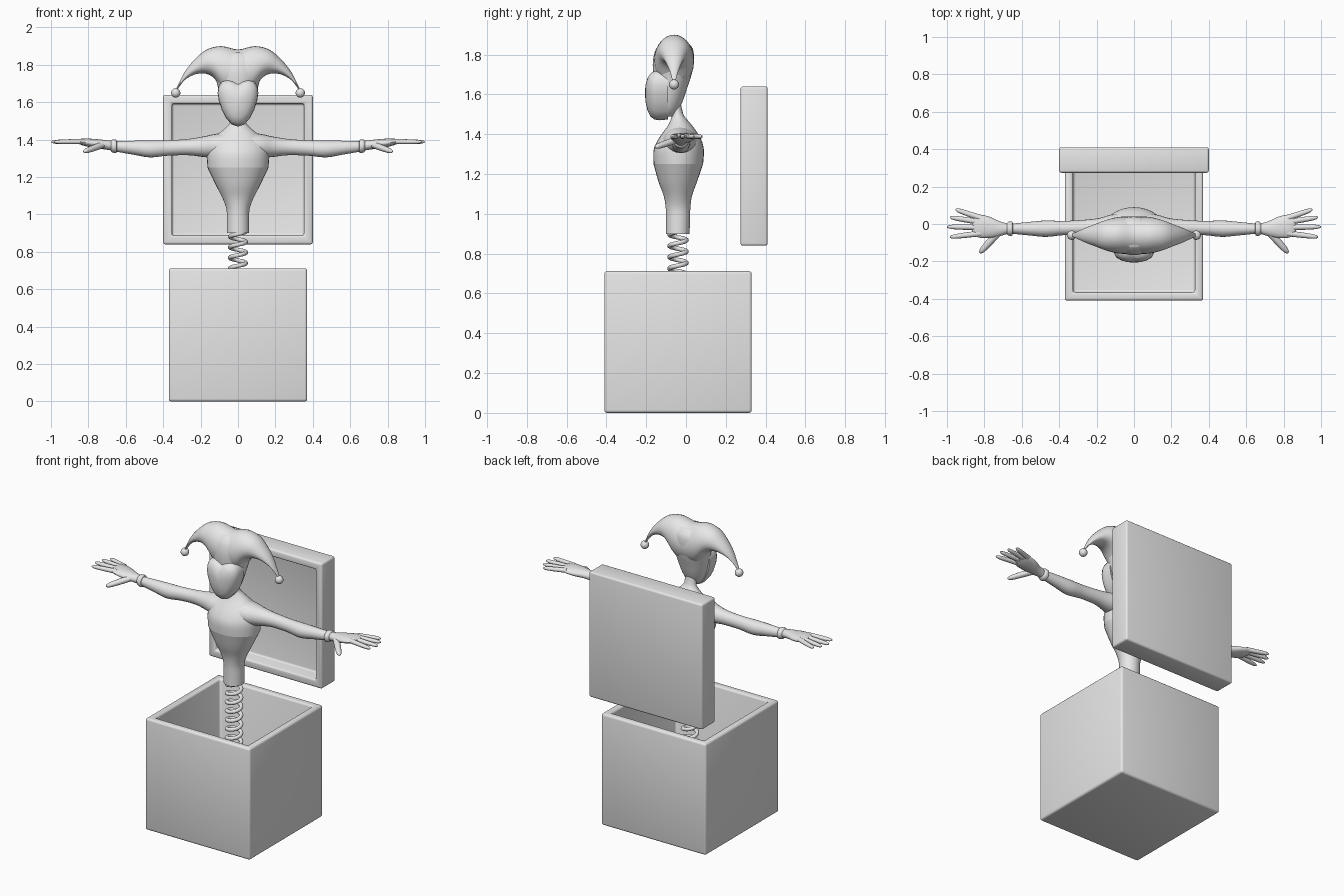
import bpy, bmesh, math
from mathutils import Vector

cube = bpy.data.objects.get("Cube")
if cube:
    bpy.data.objects.remove(cube, do_unlink=True)

grey = bpy.data.materials.new("plain_grey")
grey.use_nodes = True
grey.diffuse_color = (0.8, 0.8, 0.8, 1)
for node in grey.node_tree.nodes:
    if node.type == 'BSDF_PRINCIPLED':
        node.inputs["Base Color"].default_value = (0.8, 0.8, 0.8, 1)

Y0 = -0.04  # depth of the box and body axis


def finish(name, bm, mirror=False, angle=40):
    bmesh.ops.recalc_face_normals(bm, faces=bm.faces[:])
    mesh = bpy.data.meshes.new(name)
    bm.to_mesh(mesh)
    bm.free()
    mesh.materials.append(grey)
    obj = bpy.data.objects.new(name, mesh)
    bpy.context.collection.objects.link(obj)
    bpy.ops.object.select_all(action='DESELECT')
    obj.select_set(True)
    bpy.context.view_layer.objects.active = obj
    bpy.ops.object.shade_smooth_by_angle(angle=math.radians(angle))
    if mirror:
        obj.modifiers.new("mirror", 'MIRROR').use_axis[0] = True
    return obj


def refine(rings, steps):
    """Smooth interpolation between rings of (centre, axis, axis)."""
    out = []
    for i in range(len(rings) - 1):
        p0, p1 = rings[max(i - 1, 0)], rings[i]
        p2, p3 = rings[i + 1], rings[min(i + 2, len(rings) - 1)]
        for s in range(steps):
            t = s / steps
            out.append([b + (c - a) * t / 2 + (a - b * 2.5 + c * 2 - d / 2) * t * t
                        + (b * 3 - a - c * 3 + d) * t ** 3 / 2
                        for a, b, c, d in zip(p0, p1, p2, p3)])
    return out + [rings[-1]]


def loft(name, rings, sides=24, steps=3, mirror=False, angle=50):
    bm = bmesh.new()
    loops = []
    for c, a, b in refine([[Vector(v) for v in r] for r in rings], steps):
        turn = [2 * math.pi * k / sides for k in range(sides)]
        loops.append([bm.verts.new(c + a * math.cos(t) + b * math.sin(t)) for t in turn])
    for lo, hi in zip(loops, loops[1:]):
        for k in range(sides):
            n = (k + 1) % sides
            bm.faces.new((lo[k], lo[n], hi[n], hi[k]))
    bm.faces.new(loops[0])
    bm.faces.new(loops[-1])
    return finish(name, bm, mirror, angle)


def upright(name, rows):
    """Rows of height, back y, front y, half width."""
    return loft(name, [((0, (yb + yf) / 2, z), (w, 0, 0), (0, (yb - yf) / 2, 0))
                       for z, yf, yb, w in rows], 32)


def sideways(name, rows, steps=3):
    """Rows of x, y, z, half depth, half height."""
    return loft(name, [((x, y, z), (0, ry, 0), (0, 0, rz)) for x, y, z, ry, rz in rows],
                20, steps, True)


def digit(name, start, end, radius):
    a, b = Vector(start), Vector(end)
    d = (b - a).normalized()
    side = Vector((-d.y, d.x, 0)).normalized()
    up = d.cross(side)
    shape = [(0, 1), (0.35, 0.95), (0.6, 0.9), (0.85, 0.75), (0.96, 0.45), (1, 0.1)]
    loft(name, [(a.lerp(b, t), side * radius * k, up * radius * k * 0.9) for t, k in shape],
         12, 2, True, 70)


def tray(name, centre, size, open_axis, sign, rim, depth, bevel):
    """Bevelled block hollowed from one side."""
    bm = bmesh.new()
    bmesh.ops.create_cube(bm, size=1)
    for v in bm.verts:
        v.co = Vector([v.co[i] * size[i] + centre[i] for i in range(3)])
    bm.normal_update()
    face = next(f for f in bm.faces if f.normal[open_axis] * sign > 0.9)
    inward = face.normal * -depth
    bmesh.ops.inset_region(bm, faces=[face], thickness=rim, use_even_offset=True)
    hole = bmesh.ops.extrude_discrete_faces(bm, faces=[face])["faces"][0]
    bmesh.ops.translate(bm, verts=hole.verts[:], vec=inward)
    bmesh.ops.recalc_face_normals(bm, faces=bm.faces[:])
    edges = [e for e in bm.edges if e.calc_face_angle(0) > 0.3]
    bmesh.ops.bevel(bm, geom=edges, offset=bevel, segments=3, profile=0.5, affect='EDGES')
    return finish(name, bm, angle=35)


# Box and its lid
tray("box", (0, Y0, 0.356), (0.74, 0.74, 0.712), 2, 1, 0.045, 0.66, 0.014)
tray("lid", (0, 0.342, 1.24), (0.8, 0.136, 0.8), 1, -1, 0.048, 0.09, 0.012)

# Spring
coils = []
turns, per_turn = 15, 20
for i in range(turns * per_turn + 1):
    t = 2 * math.pi * i / per_turn
    out = Vector((math.cos(t), math.sin(t), 0))
    centre = out * 0.042 + Vector((0, Y0, 0.06 + 0.85 * i / (turns * per_turn)))
    coils.append((centre, out * 0.012, (0, 0, 0.012)))
loft("spring", coils, 10, 1)

# Torso and neck
upright("lower_body", [(0.9, -0.1, 0.018, 0.06), (0.97, -0.1, 0.02, 0.06),
                       (1.03, -0.102, 0.022, 0.062), (1.09, -0.112, 0.03, 0.084),
                       (1.16, -0.138, 0.055, 0.12), (1.25, -0.163, 0.086, 0.163)])
upright("chest", [(1.25, -0.163, 0.086, 0.163), (1.32, -0.163, 0.09, 0.167),
                  (1.37, -0.142, 0.078, 0.158), (1.41, -0.115, 0.055, 0.13),
                  (1.445, -0.09, 0.03, 0.088), (1.475, -0.076, 0.005, 0.055),
                  (1.505, -0.072, -0.015, 0.037), (1.58, -0.09, -0.03, 0.035)])

# Arms with glove cuffs
sideways("arm", [(0.06, -0.03, 1.365, 0.09, 0.075), (0.13, -0.03, 1.365, 0.078, 0.064),
                 (0.19, -0.025, 1.362, 0.056, 0.054), (0.27, -0.02, 1.36, 0.042, 0.043),
                 (0.38, -0.022, 1.355, 0.038, 0.041), (0.47, -0.025, 1.35, 0.044, 0.045),
                 (0.56, -0.025, 1.357, 0.036, 0.037), (0.66, -0.025, 1.364, 0.026, 0.027)])
sideways("glove_cuff", [(0.648, -0.025, 1.364, 0.028, 0.028), (0.652, -0.025, 1.364, 0.037, 0.036),
                        (0.67, -0.025, 1.366, 0.037, 0.035), (0.68, -0.025, 1.367, 0.027, 0.027)])

# Hands
sideways("palm", [(0.67, -0.025, 1.367, 0.026, 0.026), (0.72, -0.025, 1.374, 0.04, 0.025),
                  (0.77, -0.018, 1.38, 0.056, 0.024), (0.82, -0.012, 1.386, 0.062, 0.02),
                  (0.85, -0.008, 1.39, 0.056, 0.013), (0.865, -0.006, 1.39, 0.035, 0.006)])
fingers = [("little_finger", 0.032, 0.955, 0.078), ("ring_finger", 0.01, 0.985, 0.036),
           ("middle_finger", -0.018, 1.0, -0.015), ("index_finger", -0.05, 0.985, -0.07)]
for name, y, tip_x, tip_y in fingers:
    digit(name, (0.82, y, 1.39), (tip_x, tip_y, 1.388), 0.0155)
digit("thumb", (0.725, -0.045, 1.372), (0.825, -0.155, 1.335), 0.02)

# Hood around the head
upright("hood", [(1.49, -0.13, -0.06, 0.03), (1.52, -0.15, -0.038, 0.058),
                 (1.57, -0.155, -0.015, 0.08), (1.63, -0.158, 0.005, 0.096),
                 (1.7, -0.165, 0.028, 0.112), (1.77, -0.166, 0.04, 0.13),
                 (1.83, -0.15, 0.034, 0.12), (1.865, -0.12, 0.005, 0.08)])

# Two-horned hat: top x, top z, bottom x, bottom z, half depth
half = [(0, 1.882, 0, 1.64, 0.1), (0.09, 1.9, 0.07, 1.65, 0.098),
        (0.17, 1.88, 0.125, 1.725, 0.082), (0.235, 1.825, 0.17, 1.752, 0.06),
        (0.283, 1.765, 0.225, 1.75, 0.04), (0.312, 1.71, 0.283, 1.72, 0.021),
        (0.336, 1.662, 0.327, 1.664, 0.007)]
rows = [(-a, b, -c, d, w) for a, b, c, d, w in half[:0:-1]] + half
loft("hat", [(((a + c) / 2, -0.06, (b + d) / 2), ((a - c) / 2, 0, (b - d) / 2), (0, w, 0))
             for a, b, c, d, w in rows], 28, 4, angle=60)

# Hat bobbles
bm = bmesh.new()
bmesh.ops.create_uvsphere(bm, u_segments=20, v_segments=12, radius=0.025)
bmesh.ops.translate(bm, verts=bm.verts[:], vec=(0.333, -0.06, 1.65))
finish("hat_bobble", bm, mirror=True)

# Heart-shaped face, domed by shrinking its outline forwards
right = [(0, 1.7), (0.025, 1.714), (0.055, 1.72), (0.085, 1.711), (0.104, 1.685),
         (0.109, 1.65), (0.103, 1.61), (0.087, 1.56), (0.064, 1.515), (0.035, 1.482), (0, 1.47)]
outline = right + [(-x, z) for x, z in right[-2:0:-1]]
bm = bmesh.new()
loops = []
for scale, y in [(0.97, -0.09), (1, -0.135), (0.97, -0.158), (0.87, -0.178),
                 (0.66, -0.193), (0.35, -0.203), (0.08, -0.206)]:
    loops.append([bm.verts.new((x * scale, y, 1.61 + (z - 1.61) * scale)) for x, z in outline])
for lo, hi in zip(loops, loops[1:]):
    for k in range(len(outline)):
        n = (k + 1) % len(outline)
        bm.faces.new((lo[k], lo[n], hi[n], hi[k]))
bm.faces.new(loops[0])
bm.faces.new(loops[-1])
finish("face", bm, angle=60)
